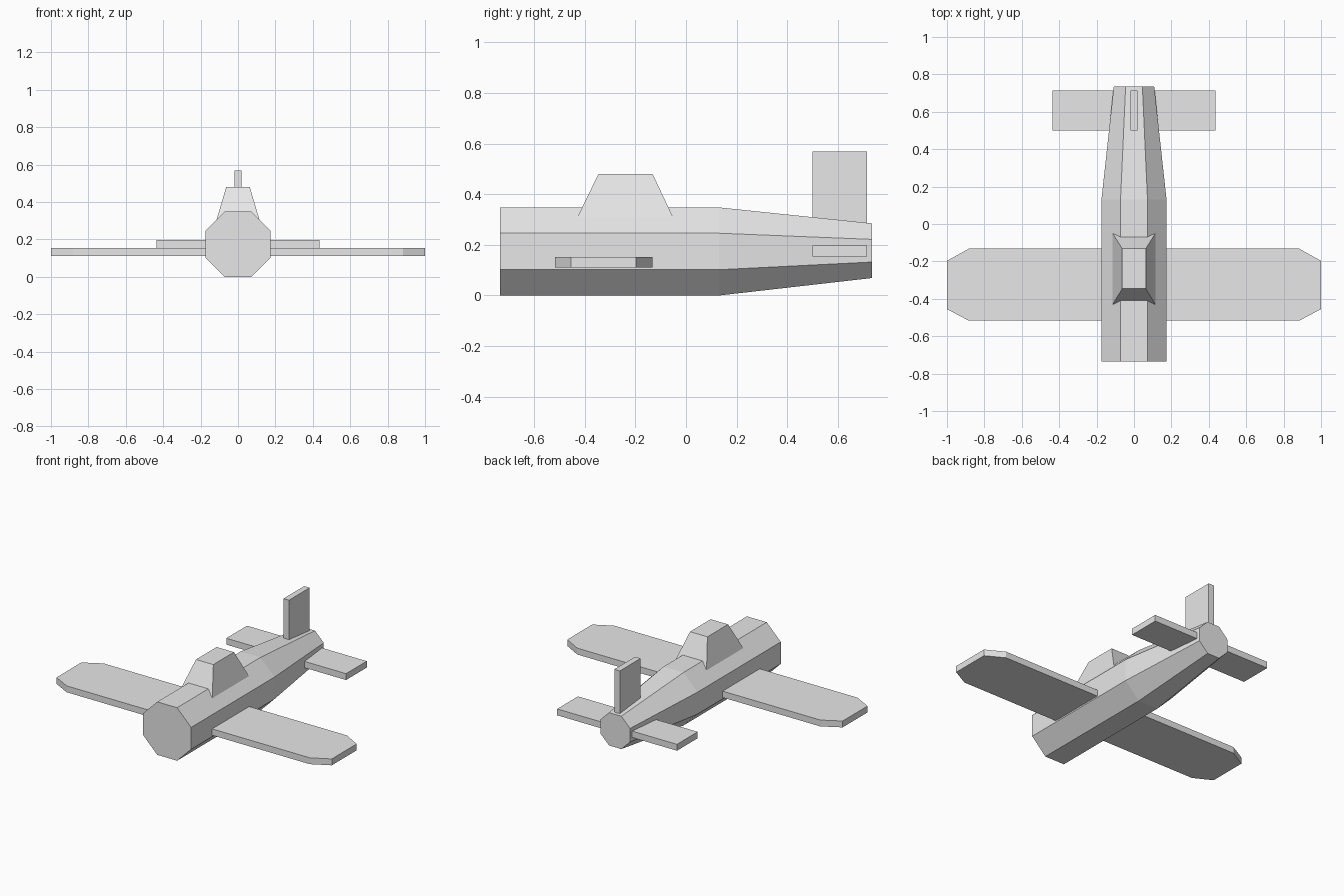
import bpy, math

cube = bpy.data.objects.get("Cube")
if cube:
    bpy.data.objects.remove(cube, do_unlink=True)

grey = bpy.data.materials.new("light_grey")
grey.use_nodes = True
grey.diffuse_color = (0.8, 0.8, 0.8, 1)
grey.node_tree.nodes["Principled BSDF"].inputs["Base Color"].default_value = grey.diffuse_color


def loft(name, rings):
    """Flat-faced solid through matching rings, capped at both ends."""
    n = len(rings[0])
    verts = [p for ring in rings for p in ring]
    faces = [list(range(n)), list(range(len(verts) - n, len(verts)))]
    for k in range(len(rings) - 1):
        for i in range(n):
            a, b = k * n + i, k * n + (i + 1) % n
            faces.append((a, b, b + n, a + n))
    mesh = bpy.data.meshes.new(name)
    mesh.from_pydata(verts, [], faces)
    mesh.materials.append(grey)
    obj = bpy.data.objects.new(name, mesh)
    bpy.context.collection.objects.link(obj)
    # Make all normals face outward
    bpy.context.view_layer.objects.active = obj
    obj.select_set(True)
    bpy.ops.object.mode_set(mode='EDIT')
    bpy.ops.mesh.select_all(action='SELECT')
    bpy.ops.mesh.normals_make_consistent(inside=False)
    bpy.ops.object.mode_set(mode='OBJECT')
    obj.select_set(False)
    return obj


def octagon(y, apothem, z):
    r = apothem / math.cos(math.pi / 8)
    angles = [(i + 0.5) * math.pi / 4 for i in range(8)]
    return [(r * math.cos(a), y, z + r * math.sin(a)) for a in angles]


def rectangle(x, y0, y1, z):
    return [(-x, y0, z), (x, y0, z), (x, y1, z), (-x, y1, z)]


def slab(name, outline, z0, z1):
    return loft(name, [[(x, y, z) for x, y in outline] for z in (z0, z1)])


# Octagonal fuselage, tapering to the tail
loft("fuselage", [octagon(-0.735, 0.174, 0.174),
                  octagon(0.13, 0.174, 0.174),
                  octagon(0.735, 0.108, 0.177)])

# Canopy, sunk into the fuselage
loft("canopy", [rectangle(0.131, -0.458, -0.023, 0.25),
                rectangle(0.063, -0.346, -0.132, 0.48)])

# Main wing with clipped tips
half = [(0.883, -0.517), (1, -0.455), (1, -0.197), (0.883, -0.132)]
slab("wing", half + [(-x, y) for x, y in reversed(half)], 0.111, 0.153)

# Tailplane and fin
tail = rectangle(0.435, 0.5, 0.715, 0)
slab("tailplane", [p[:2] for p in tail], 0.155, 0.197)
loft("tail_fin", [rectangle(0.02, 0.5, 0.715, z) for z in (0.2, 0.568)])
